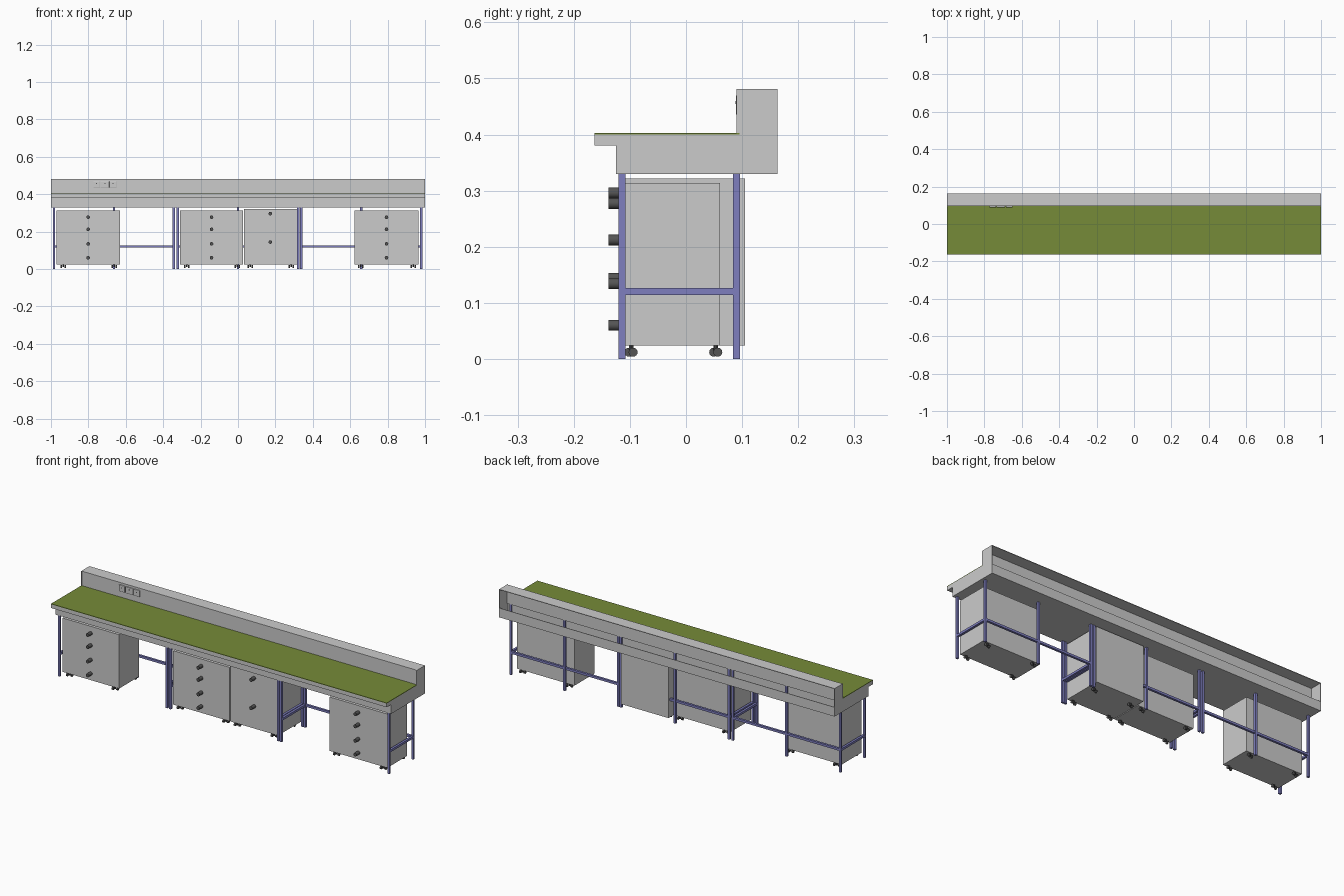
import bpy, math

if "Cube" in bpy.data.objects:
    bpy.data.objects.remove(bpy.data.objects["Cube"])


def material(name, rgb):
    m = bpy.data.materials.new(name)
    m.diffuse_color = (*rgb, 1)
    m.use_nodes = True
    m.node_tree.nodes["Principled BSDF"].inputs["Base Color"].default_value = m.diffuse_color
    return m


GREEN = material("green_mat", (0.18, 0.26, 0.04))
BLUE = material("blue_steel", (0.21, 0.21, 0.52))
DARK = material("dark_plastic", (0.09, 0.09, 0.09))


def box(name, x0, x1, y0, y1, z0, z1, mat=None, bevel=0):
    bpy.ops.mesh.primitive_cube_add(size=1, location=((x0 + x1) / 2, (y0 + y1) / 2, (z0 + z1) / 2))
    o = bpy.context.object
    o.name = name
    o.scale = (x1 - x0, y1 - y0, z1 - z0)
    bpy.ops.object.transform_apply(location=False, rotation=False, scale=True)
    if mat:
        o.data.materials.append(mat)
    if bevel:
        b = o.modifiers.new("bevel", "BEVEL")
        b.width, b.segments = bevel, 2
    return o


def cylinder(name, loc, radius, length, axis, mat, sides=20):
    rot = {"x": (0, math.pi / 2, 0), "y": (math.pi / 2, 0, 0), "z": (0, 0, 0)}[axis]
    bpy.ops.mesh.primitive_cylinder_add(vertices=sides, radius=radius, depth=length, location=loc, rotation=rot)
    o = bpy.context.object
    o.name = name
    o.data.materials.append(mat)
    bpy.ops.object.shade_smooth_by_angle()
    return o


# Worktop with green mat
box("worktop", -1, 1, -0.163, 0.095, 0.38, 0.40)
box("worktop_mat", -1, 1, -0.163, 0.095, 0.40, 0.403, GREEN)

# Apron under the worktop, with an open service tray behind it
T = 0.003
box("apron", -1, 1, -0.125, 0.09, 0.33, 0.38)
box("tray_floor", -1, 1, 0.09, 0.163, 0.33, 0.33 + T)
box("tray_back", -1, 1, 0.163 - T, 0.163, 0.33, 0.38)

# Upstand: front and top plates with end caps, open at the back
box("upstand_front", -1, 1, 0.095, 0.095 + T, 0.38, 0.481)
box("upstand_top", -1, 1, 0.095, 0.163, 0.481 - T, 0.481)
for s, side in ((-1, "left"), (1, "right")):
    xs = sorted((s, s * (1 - T)))
    box("upstand_end_" + side, *xs, 0.09, 0.163, 0.33, 0.481)

# Socket panel on the upstand
for i, (x0, x1) in enumerate(((-0.773, -0.738), (-0.735, -0.688), (-0.685, -0.65))):
    box(f"socket_plate_{i}", x0, x1, 0.089, 0.096, 0.435, 0.47, None, 0.002)
    cylinder(f"socket_hole_{i}", ((x0 + x1) / 2, 0.0888, 0.457), 0.003, 0.001, "y", DARK, 12)

# Three steel frames: two end frames, a middle rear leg and a rear rail each
L = 0.012
FRONT_Y, REAR_Y = -0.114, 0.089
RAIL = (0.114, 0.126)


def leg(name, x, y, top=0.33):
    box(name, x - L / 2, x + L / 2, y - L / 2, y + L / 2, 0, top, BLUE)


for i, (xa, xb) in enumerate(((-0.984, -0.343), (-0.322, 0.322), (0.338, 0.98))):
    for x, side in ((xa, "left"), (xb, "right")):
        leg(f"front_leg_{i}_{side}", x, FRONT_Y)
        leg(f"rear_leg_{i}_{side}", x, REAR_Y + 0.001, 0.38)
        box(f"side_rail_{i}_{side}", x - L / 2, x + L / 2, FRONT_Y, REAR_Y, *RAIL, BLUE)
    leg(f"rear_leg_{i}_middle", (xa + xb) / 2, REAR_Y + 0.001, 0.38)
    box(f"rear_rail_{i}", xa, xb, REAR_Y - L / 2, REAR_Y + L / 2, *RAIL, BLUE)


# Rolling cabinets with knobs and twin-wheel casters
def cabinet(name, x0, x1, back, top, knob_heights):
    box(name + "_body", x0, x1, -0.109, back, 0.024, top)
    xc = (x0 + x1) / 2
    for i, z in enumerate(knob_heights):
        cylinder(f"{name}_knob_{i}", (xc, -0.123, z), 0.0095, 0.03, "y", DARK)
    for x in (x0 + 0.035, x1 - 0.03):
        for y in (-0.098, 0.053):
            cylinder(f"{name}_caster_stem", (x, y, 0.018), 0.004, 0.016, "z", DARK, 10)
            for dx in (-0.011, 0.011):
                cylinder(f"{name}_caster_wheel", (x + dx, y + dx / 3, 0.012), 0.008, 0.008, "x", DARK, 16)


FOUR = (0.277, 0.212, 0.134, 0.06)
cabinet("left_cabinet", -0.97, -0.632, 0.061, 0.314, FOUR)
cabinet("middle_drawer_cabinet", -0.31, 0.027, 0.061, 0.314, FOUR)
cabinet("middle_door_cabinet", 0.031, 0.315, 0.105, 0.322, (0.296, 0.144))
cabinet("right_cabinet", 0.622, 0.966, 0.061, 0.314, FOUR)
